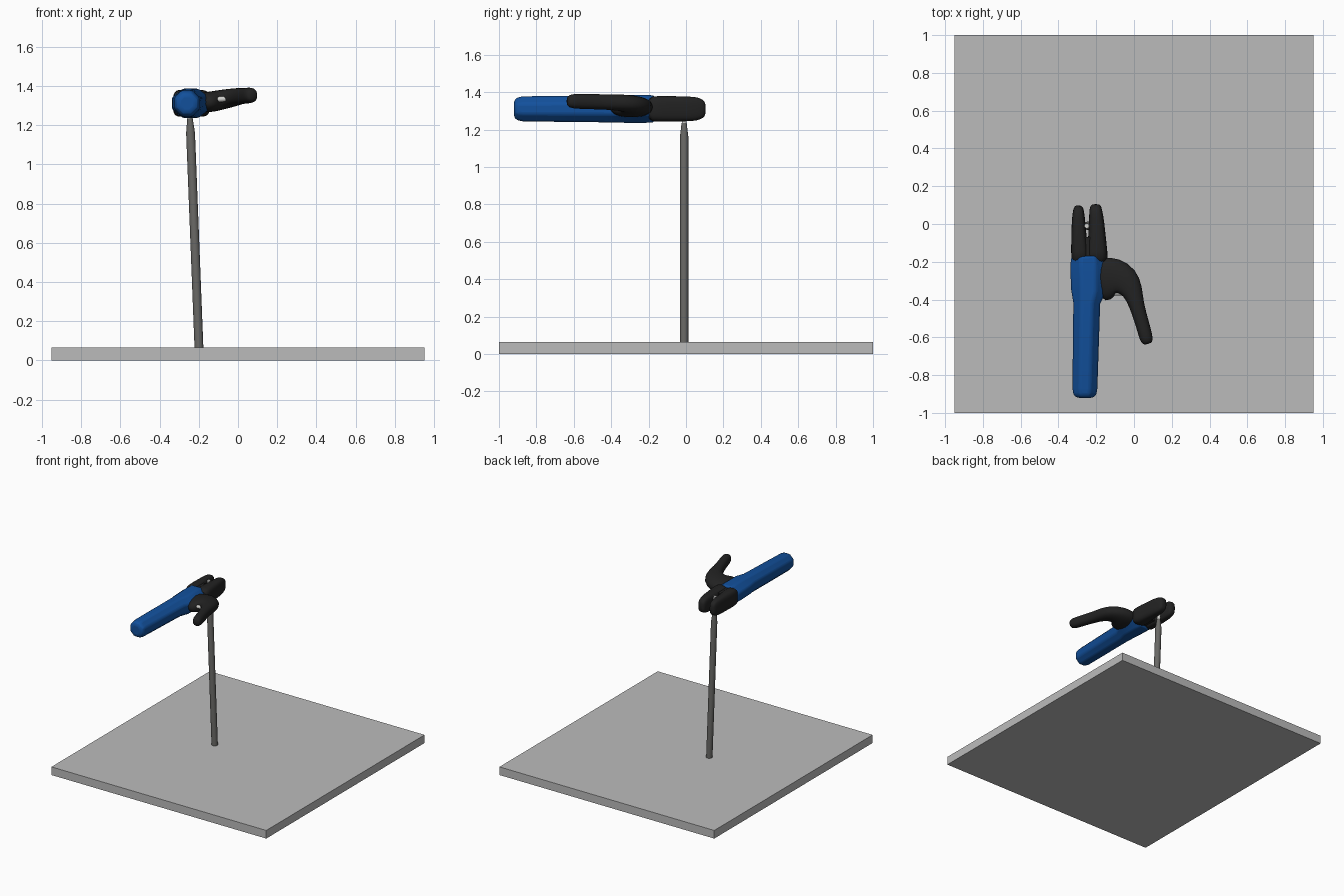
import bpy, bmesh, math
from mathutils import Vector

if "Cube" in bpy.data.objects:
    bpy.data.objects.remove(bpy.data.objects["Cube"])


def material(name, rgb):
    m = bpy.data.materials.new(name)
    m.diffuse_color = (*rgb, 1)
    m.use_nodes = True
    m.node_tree.nodes["Principled BSDF"].inputs["Base Color"].default_value = m.diffuse_color
    return m


BLUE = material("handle blue", (0.006, 0.08, 0.33))
BLACK = material("insulator black", (0.016, 0.016, 0.016))
STEEL = material("rod grey", (0.14, 0.138, 0.13))
PLATE = material("plate grey", (0.50, 0.50, 0.50))
BRIGHT = material("bright metal", (0.62, 0.62, 0.60))


def loft(name, stations, mat, sides=12, power=2.0, subsurf=0, bevel=0.0, angle=35):
    """Skin rounded sections (x, y, z, half width, half height) along a path."""
    pts = [Vector(s[:3]) for s in stations]
    bm = bmesh.new()
    rings = []
    for i, (c, s) in enumerate(zip(pts, stations)):
        t = (pts[min(i + 1, len(pts) - 1)] - pts[max(i - 1, 0)]).normalized()
        # sections across a mostly vertical path lie flat, others stand upright
        up = Vector((0, 1, 0)) if abs(t.z) > 0.8 else Vector((0, 0, 1))
        side = t.cross(up).normalized()
        up = side.cross(t).normalized()
        ring = []
        for k in range(sides):
            a = 2 * math.pi * (k + 0.5) / sides
            ca, sa = math.cos(a), math.sin(a)
            u = math.copysign(abs(ca) ** (2 / power), ca)
            v = math.copysign(abs(sa) ** (2 / power), sa)
            ring.append(bm.verts.new(c + side * u * s[3] + up * v * s[4]))
        rings.append(ring)
    for r0, r1 in zip(rings, rings[1:]):
        for k in range(sides):
            j = (k + 1) % sides
            bm.faces.new((r0[k], r0[j], r1[j], r1[k]))
    bm.faces.new(rings[0])
    bm.faces.new(rings[-1])
    bmesh.ops.recalc_face_normals(bm, faces=bm.faces)
    me = bpy.data.meshes.new(name)
    bm.to_mesh(me)
    bm.free()
    ob = bpy.data.objects.new(name, me)
    bpy.context.collection.objects.link(ob)
    me.materials.append(mat)
    if bevel:
        b = ob.modifiers.new("soft edges", "BEVEL")
        b.width, b.segments, b.limit_method = bevel, 3, "ANGLE"
    if subsurf:
        ob.modifiers.new("smooth", "SUBSURF").levels = subsurf
    bpy.ops.object.select_all(action="DESELECT")
    ob.select_set(True)
    bpy.context.view_layer.objects.active = ob
    bpy.ops.object.shade_smooth_by_angle(angle=math.radians(angle))
    return ob


# base plate
bpy.ops.mesh.primitive_cube_add(size=1, location=(0, 0, 0.0325))
plate = bpy.context.object
plate.name = "base_plate"
plate.scale = (1.9, 2.0, 0.065)
bpy.ops.object.transform_apply(location=False, scale=True)
plate.data.materials.append(PLATE)

# leaning electrode rod with tapered end, and bare core held by the jaws
loft("rod", [(-0.199, -0.01, 0.06, 0.023, 0.023),
             (-0.242, -0.01, 1.16, 0.023, 0.023),
             (-0.245, -0.01, 1.235, 0.014, 0.014)], STEEL, sides=16)
loft("rod_core", [(-0.245, -0.01, 1.22, 0.013, 0.013),
                  (-0.25, -0.01, 1.365, 0.013, 0.013)], BRIGHT, sides=12)

# octagonal grip, widening to a collar behind the jaws
K = 1 / math.cos(math.pi / 8)
grip = [(-0.92, -0.26, 0.042, 0.042), (-0.905, -0.26, 0.06, 0.06),
        (-0.87, -0.26, 0.066, 0.067), (-0.42, -0.25, 0.071, 0.072),
        (-0.35, -0.24, 0.093, 0.074), (-0.23, -0.242, 0.095, 0.075),
        (-0.17, -0.245, 0.088, 0.072)]
loft("handle", [(x, y, 1.311, w * K, h * K) for y, x, w, h in grip],
     BLUE, sides=8, bevel=0.012)

# two jaws gripping the rod: y, centre x, half width, half height
jaws = {
    "left_jaw": [(-0.21, -0.285, 0.047, 0.068), (-0.15, -0.287, 0.047, 0.070),
                 (-0.06, -0.292, 0.040, 0.069), (0.02, -0.294, 0.036, 0.067),
                 (0.06, -0.294, 0.031, 0.063), (0.085, -0.294, 0.026, 0.052),
                 (0.099, -0.293, 0.016, 0.032)],
    "right_jaw": [(-0.21, -0.195, 0.058, 0.068), (-0.15, -0.195, 0.056, 0.070),
                  (-0.06, -0.196, 0.046, 0.069), (0.02, -0.198, 0.040, 0.067),
                  (0.06, -0.202, 0.036, 0.063), (0.09, -0.203, 0.031, 0.052),
                  (0.106, -0.203, 0.022, 0.032)],
}
for name, rows in jaws.items():
    loft(name, [(x, y, 1.311, w, h) for y, x, w, h in rows],
         BLACK, sides=16, power=3.2, subsurf=1, angle=60)

# inner bridge where the jaws meet
loft("jaw_root", [(-0.25, -0.2, 1.311, 0.05, 0.06), (-0.25, -0.07, 1.311, 0.04, 0.055)],
     BLACK, sides=12, power=3)

# squeeze lever with its wide pivot web
loft("lever", [(-0.20, -0.30, 1.315, 0.12, 0.052), (-0.145, -0.29, 1.317, 0.118, 0.054),
               (-0.09, -0.277, 1.328, 0.103, 0.053), (-0.042, -0.300, 1.338, 0.084, 0.048),
               (-0.006, -0.355, 1.345, 0.056, 0.045), (0.012, -0.425, 1.348, 0.040, 0.042),
               (0.045, -0.53, 1.350, 0.037, 0.041), (0.062, -0.595, 1.352, 0.037, 0.041),
               (0.070, -0.622, 1.352, 0.032, 0.035), (0.074, -0.636, 1.352, 0.020, 0.022)],
     BLACK, sides=14, power=2.3, subsurf=1, angle=60)

# small return spring showing in the web under the lever
loft("spring", [(-0.135, -0.365, 1.328, 0.014, 0.014),
                (-0.06, -0.365, 1.334, 0.014, 0.014)], BRIGHT, sides=12)
